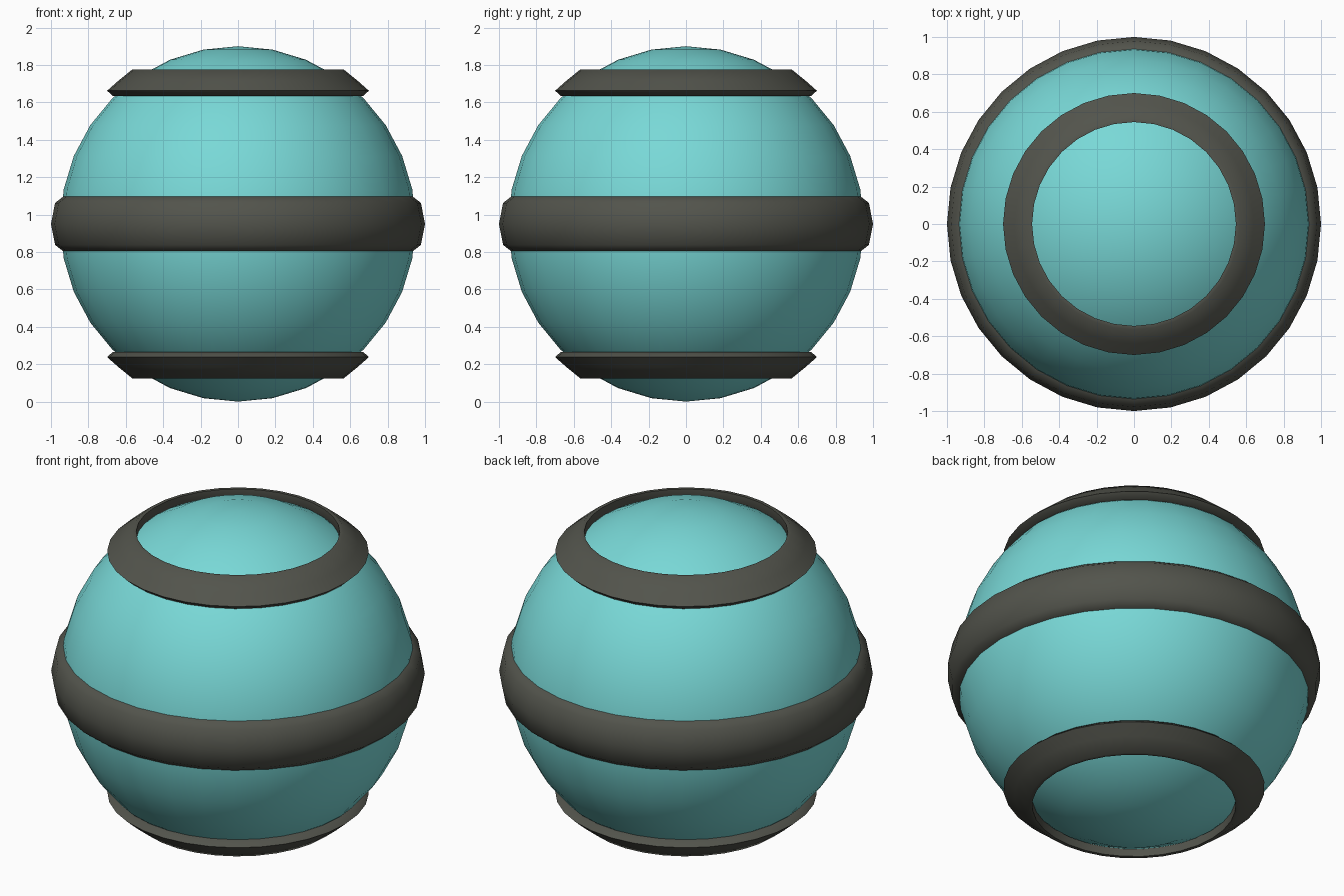
import bpy, bmesh, math

cube = bpy.data.objects.get("Cube")
if cube:
    bpy.data.objects.remove(cube, do_unlink=True)

SEGMENTS = 32
CENTRE = 0.95


def make_material(name, colour):
    mat = bpy.data.materials.new(name)
    mat.use_nodes = True
    mat.diffuse_color = colour
    mat.node_tree.nodes["Principled BSDF"].inputs["Base Color"].default_value = colour
    return mat


teal = make_material("teal", (0.19, 0.69, 0.68, 1))
charcoal = make_material("charcoal", (0.085, 0.088, 0.072, 1))


def finish(bm, name, mat, angle):
    """Turn a bmesh into a smooth-shaded object of one colour."""
    bmesh.ops.recalc_face_normals(bm, faces=bm.faces)
    mesh = bpy.data.meshes.new(name)
    bm.to_mesh(mesh)
    bm.free()
    mesh.materials.append(mat)
    obj = bpy.data.objects.new(name, mesh)
    bpy.context.collection.objects.link(obj)
    bpy.ops.object.select_all(action="DESELECT")
    obj.select_set(True)
    bpy.context.view_layer.objects.active = obj
    bpy.ops.object.shade_smooth_by_angle(angle=math.radians(angle))
    obj.location.z = CENTRE


def band(name, profile, flip=1):
    """Revolve a closed (radius, height) profile around the z axis."""
    bm = bmesh.new()
    verts = [bm.verts.new((r, 0, z * flip)) for r, z in profile]
    edges = [bm.edges.new((v, verts[i - 1])) for i, v in enumerate(verts)]
    bmesh.ops.spin(bm, geom=verts + edges, axis=(0, 0, 1), cent=(0, 0, 0),
                   angle=math.tau, steps=SEGMENTS, use_merge=True)
    bmesh.ops.remove_doubles(bm, verts=bm.verts, dist=1e-4)
    finish(bm, name, charcoal, 60)


# Round body
bm = bmesh.new()
bmesh.ops.create_uvsphere(bm, u_segments=SEGMENTS, v_segments=16, radius=0.95)
finish(bm, "body", teal, 60)

# Wide band around the middle
band("middle_band", [(0.88, -0.15), (0.93, -0.15), (0.978, -0.112), (1.0, 0),
                     (0.978, 0.112), (0.93, 0.15), (0.88, 0.15)])

# Matching narrow bands near the top and bottom
rim = [(0.60, 0.685), (0.67, 0.685), (0.70, 0.712), (0.64, 0.765),
       (0.565, 0.826), (0.545, 0.826), (0.545, 0.74)]
band("top_band", rim)
band("bottom_band", rim, flip=-1)
